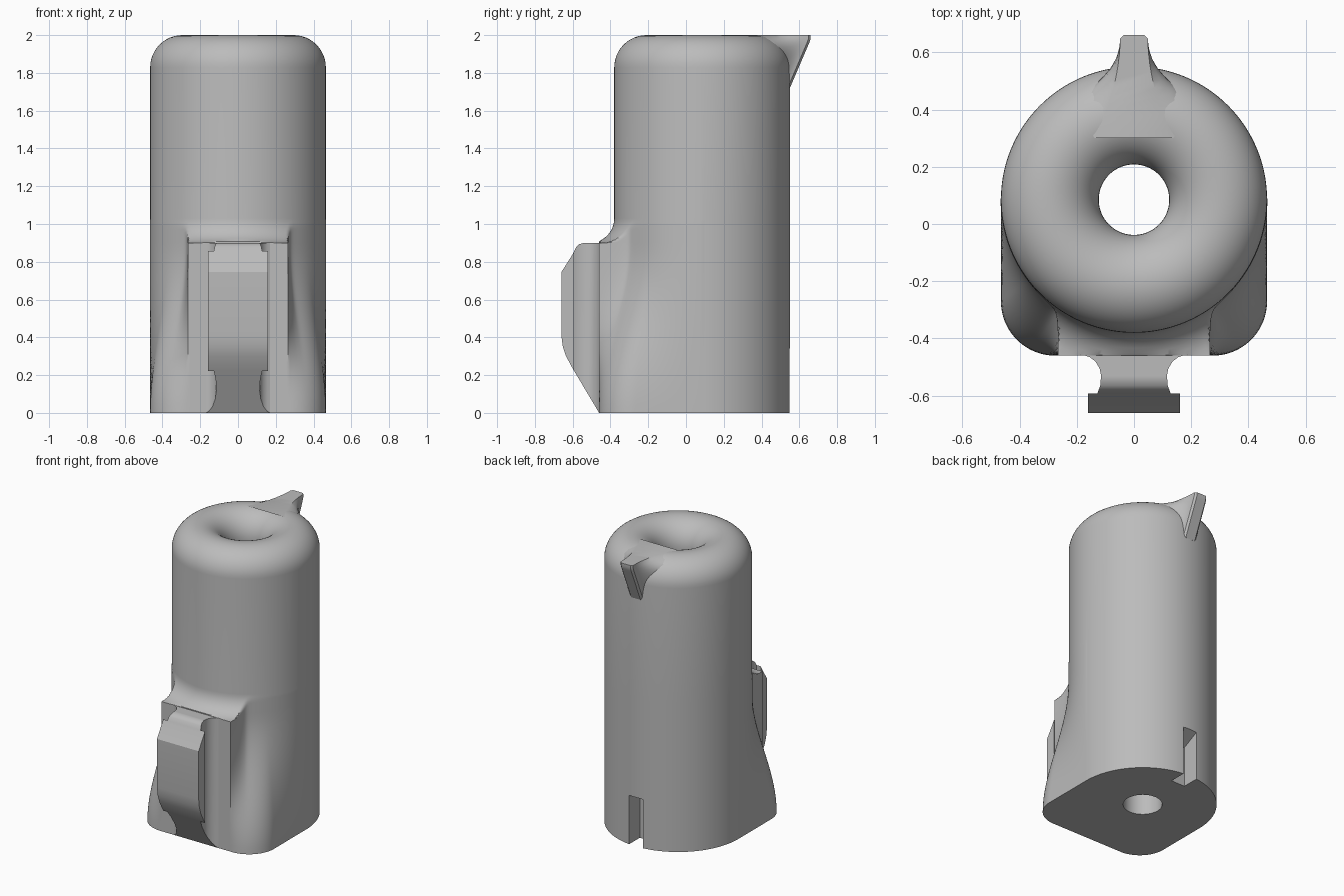
import bpy, bmesh, math
from math import sin, cos, pi, sqrt

cube = bpy.data.objects.get("Cube")
if cube:
    bpy.data.objects.remove(cube, do_unlink=True)

grey = bpy.data.materials.new("plain grey")
grey.use_nodes = True
colour = (0.5, 0.5, 0.5, 1)
grey.diffuse_color = colour
grey.node_tree.nodes["Principled BSDF"].inputs["Base Color"].default_value = colour

RAD, CY = 0.465, 0.085          # barrel radius and its centre in y
FRONT = 0.545                   # centre to flat front
BORE, LIP = 0.123, 0.171        # through hole and top rounding


def loft(name, rings, closed=False):
    """Skin equal-length rings; cap the ends or join last to first."""
    bm = bmesh.new()
    loops = [[bm.verts.new(p) for p in ring] for ring in rings]
    pairs = list(zip(loops, loops[1:]))
    if closed:
        pairs.append((loops[-1], loops[0]))
    for a, b in pairs:
        n = len(a)
        for i in range(n):
            bm.faces.new((a[i], a[(i + 1) % n], b[(i + 1) % n], b[i]))
    if not closed:
        bm.faces.new(loops[0])
        bm.faces.new(loops[-1])
    bmesh.ops.recalc_face_normals(bm, faces=bm.faces)
    mesh = bpy.data.meshes.new(name)
    bm.to_mesh(mesh)
    bm.free()
    obj = bpy.data.objects.new(name, mesh)
    bpy.context.collection.objects.link(obj)
    mesh.materials.append(grey)
    return obj


def select(obj):
    bpy.ops.object.select_all(action='DESELECT')
    obj.select_set(True)
    bpy.context.view_layer.objects.active = obj


def carve(obj, cutter, operation):
    cutter.hide_render = True
    mod = obj.modifiers.new("carve", 'BOOLEAN')
    mod.operation, mod.object, mod.solver = operation, cutter, 'EXACT'
    select(obj)
    bpy.ops.object.modifier_apply(modifier=mod.name)
    bpy.data.objects.remove(cutter, do_unlink=True)


def side_prism(name, profile, half):
    return loft(name, [[(x, y, z) for y, z in profile] for x in (-half, half)])


def foot_radius(a):
    """Rounded box outline of the foot, a measured from the front."""
    if a >= pi / 2:
        return RAD
    r = 0.19
    cx, cy = RAD - r, FRONT - r
    t = FRONT / cos(a)
    if t * sin(a) <= cx:
        return t
    t = RAD / sin(a)
    if t * cos(a) <= cy:
        return t
    b = cx * sin(a) + cy * cos(a)
    return b + sqrt(b * b - cx * cx - cy * cy + r * r)


def block_radius(a):
    """Barrel with a narrow flat block standing out at the front."""
    edge = math.radians(26)
    if a <= edge:
        return FRONT / cos(a)
    if a > pi / 2:
        return RAD
    side = FRONT * math.tan(edge) / sin(a)
    k = 0.03 * min(1, (a - edge) * 8)
    return max(RAD, 0.5 * (side + RAD + sqrt((side - RAD) ** 2 + k * k)))


def body_radius(a, z):
    t = min(1, z / 0.88)
    t = t * t * (3 - 2 * t)
    r = foot_radius(a) * (1 - t) + block_radius(a) * t
    if z > 0.9:                  # cove between block and barrel
        h = max(0, 1.03 - z)
        r = min(r, RAD + 0.13 - sqrt(0.13 ** 2 - min(h, 0.13) ** 2))
    return r


# Body: foot, front block, barrel, rounded top and bore in one skin
angles = [math.radians(i) for i in range(360)]


def ring(z, radius):
    return [(radius(min(a, 2 * pi - a)) * sin(a),
             CY - radius(min(a, 2 * pi - a)) * cos(a), z) for a in angles]


heights = [i * 0.045 for i in range(20)] + [0.895, 0.9]
heights += [0.9 + 0.13 * (1 - cos(i * pi / 20)) for i in range(1, 10)] + [1.03]
rings = [ring(z, lambda a, z=z: body_radius(a, z)) for z in heights]
mid = (RAD + BORE) / 2
for i in range(25):
    b = pi * i / 24
    rings.append(ring(2 - LIP + LIP * sin(b), lambda a, b=b: mid + LIP * cos(b)))
rings.append(ring(0, lambda a: BORE))
body = loft("body", rings, closed=True)

# Keyway at the back of the foot, with a sloping ceiling
keyway = [(0.43, -0.1), (0.7, -0.1), (0.7, 0.415), (0.43, 0.28)]
carve(body, side_prism("keyway_cutter", keyway, 0.053), 'DIFFERENCE')

# Front mounting rail: T section trimmed to its side profile
half = [(0.18, -0.42), (0.18, -0.457), (0.155, -0.465), (0.135, -0.48),
        (0.12, -0.505), (0.115, -0.53), (0.118, -0.565), (0.128, -0.592),
        (0.16, -0.592), (0.16, -0.7)]
section = half + [(-x, y) for x, y in reversed(half)]
rail = loft("front_rail", [[(x, y, z) for x, y in section] for z in (-0.1, 1.0)])
trim = [(-0.4, 0), (-0.46, 0), (-0.6, 0.235), (-0.635, 0.3), (-0.652, 0.35),
        (-0.66, 0.41), (-0.66, 0.745), (-0.6, 0.84), (-0.58, 0.88),
        (-0.565, 0.893), (-0.54, 0.9), (-0.4, 0.9)]
carve(rail, side_prism("rail_cutter", trim, 0.3), 'INTERSECT')

# Pouring spout: flared wedge leaning out at the back of the rim
layers = []
for i in range(15):
    z = 1.72 + 0.28 * i / 14
    up = i / 14
    tip = min(0.66, 0.55 + 0.12 * up)
    flare = 0.7 * (1 - up ** 3) + 0.09
    start = 0.45 - 0.15 * up ** 6
    edge = []
    for j in range(13):
        y = start + (tip - 0.012 - start) * j / 12
        edge.append((min(0.17, 0.048 + flare * ((tip - y) / 0.36) ** 2), y))
    edge.append((0.036, tip))
    outline = edge + [(-x, y) for x, y in reversed(edge)]
    layers.append([(x, y, z) for x, y in outline])
spout = loft("spout", layers)

for part in (body, rail, spout):
    select(part)
    bpy.ops.object.shade_smooth_by_angle(angle=math.radians(32))
